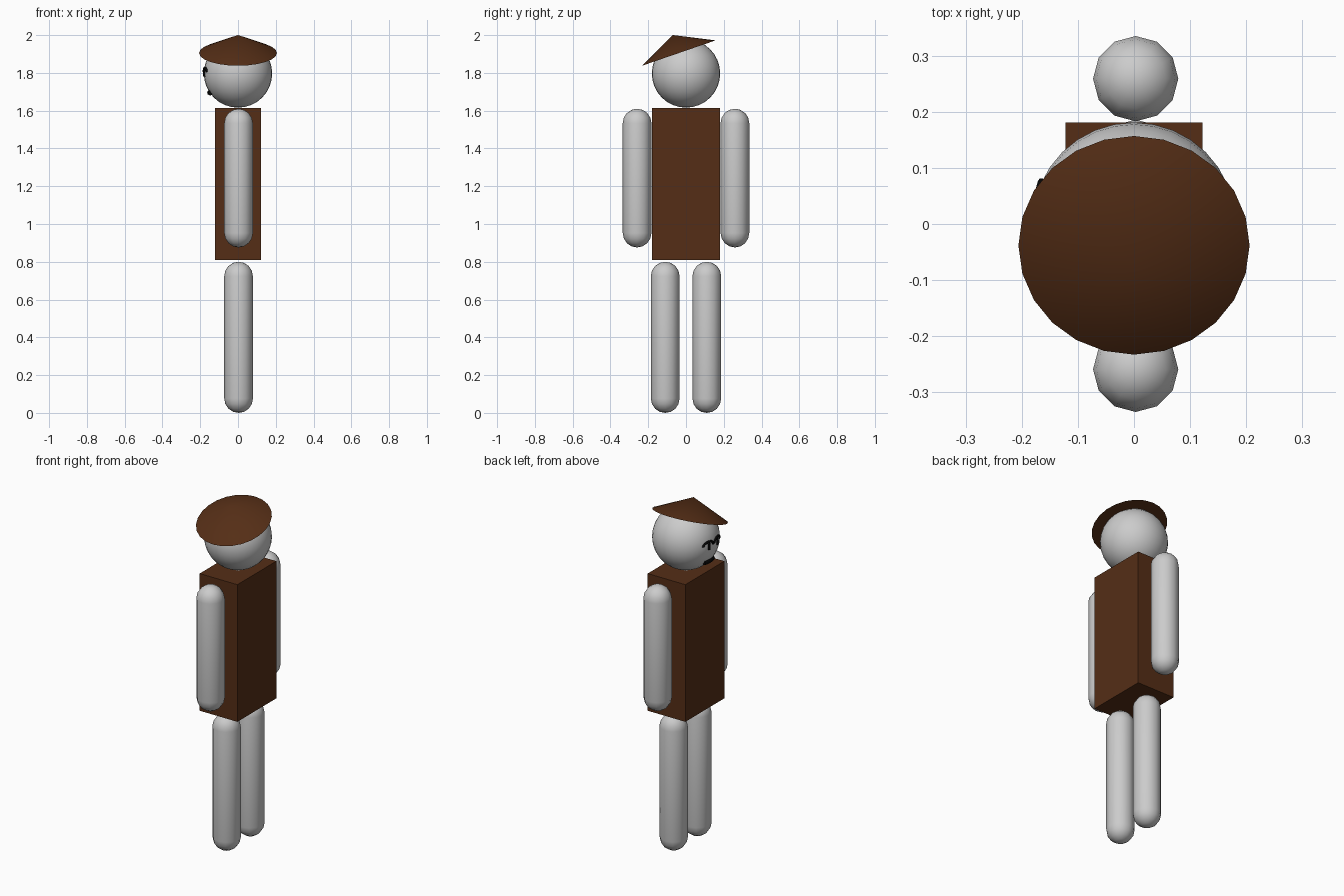
import bpy, bmesh
from math import sin, cos, pi, radians, sqrt

if "Cube" in bpy.data.objects:
    bpy.data.objects.remove(bpy.data.objects["Cube"])

HEAD_R, HEAD_Z = 0.181, 1.797


def material(name, rgb):
    m = bpy.data.materials.new(name)
    m.diffuse_color = (*rgb, 1)
    m.use_nodes = True
    m.node_tree.nodes["Principled BSDF"].inputs["Base Color"].default_value = m.diffuse_color
    return m


brown = material("brown", (0.09, 0.027, 0.008))
black = material("black", (0.002, 0.002, 0.002))


def finish(name, mat=None, smooth=None):
    ob = bpy.context.object
    ob.name = name
    if mat:
        ob.data.materials.append(mat)
    if smooth:
        bpy.ops.object.shade_smooth_by_angle(angle=radians(smooth))
    return ob


def capsule(name, x, y, z0, z1, r, sides=12, rings=4):
    """Round-ended limb: half profile spun round the vertical axis."""
    arc = [i * pi / 2 / rings for i in range(rings + 1)]
    profile = [(r * sin(a), z0 + r - r * cos(a)) for a in arc]
    profile += [(r * cos(a), z1 - r + r * sin(a)) for a in arc]
    bm = bmesh.new()
    vs = [bm.verts.new((px, 0, pz)) for px, pz in profile]
    es = [bm.edges.new(pair) for pair in zip(vs, vs[1:])]
    bmesh.ops.spin(bm, geom=vs + es, cent=(0, 0, 0), axis=(0, 0, 1),
                   angle=2 * pi, steps=sides)
    bmesh.ops.remove_doubles(bm, verts=bm.verts[:], dist=1e-4)
    bmesh.ops.recalc_face_normals(bm, faces=bm.faces[:])
    me = bpy.data.meshes.new(name)
    bm.to_mesh(me)
    bm.free()
    ob = bpy.data.objects.new(name, me)
    ob.location = (x, y, 0)
    bpy.context.collection.objects.link(ob)
    bpy.ops.object.select_all(action='DESELECT')
    bpy.context.view_layer.objects.active = ob
    ob.select_set(True)
    finish(name, smooth=40)


def face_stroke(name, points, r):
    """Black rounded stroke laid on the head; points are (y, z) from its centre."""
    cu = bpy.data.curves.new(name, 'CURVE')
    cu.dimensions = '3D'
    cu.bevel_depth = r
    cu.bevel_resolution = 2
    cu.use_fill_caps = True
    sp = cu.splines.new('POLY')
    sp.points.add(len(points) - 1)
    for p, (y, z) in zip(sp.points, points):
        p.co = (-sqrt(HEAD_R ** 2 - y * y - z * z), y, HEAD_Z + z, 1)
    cu.materials.append(black)
    bpy.context.collection.objects.link(bpy.data.objects.new(name, cu))


# Torso
bpy.ops.mesh.primitive_cube_add(size=1, location=(0, 0, 1.212))
bpy.context.object.scale = (0.245, 0.362, 0.806)
finish("torso", brown)

# Head
bpy.ops.mesh.primitive_uv_sphere_add(segments=32, ring_count=16, radius=HEAD_R,
                                     location=(0, 0, HEAD_Z))
finish("head", smooth=40)

# Tilted conical hat
tilt, height = radians(19), 0.101
bpy.ops.mesh.primitive_cone_add(
    vertices=24, radius1=0.206, radius2=0, depth=height,
    location=(0, -0.038 - sin(tilt) * height / 2, 1.905 + cos(tilt) * height / 2),
    rotation=(tilt, 0, 0))
finish("hat", brown, smooth=40)

# Arms, legs and eyes on both sides
for side, s in (("left", 1), ("right", -1)):
    capsule(side + "_arm", 0.003, s * 0.259, 0.876, 1.61, 0.076)
    capsule(side + "_leg", 0.003, s * 0.11, 0.0, 0.80, 0.076)
    brow = [(s * (0.04 + 0.035 * cos(i * pi / 8)), 0.008 + 0.022 * sin(i * pi / 8))
            for i in range(9)]
    face_stroke(side + "_eye_arc", brow, 0.007)
    face_stroke(side + "_pupil", [(s * 0.038, 0.02), (s * 0.038, -0.015)], 0.008)

# Mouth
face_stroke("mouth", [(-0.04 + 0.01 * i, -0.102) for i in range(9)], 0.014)
